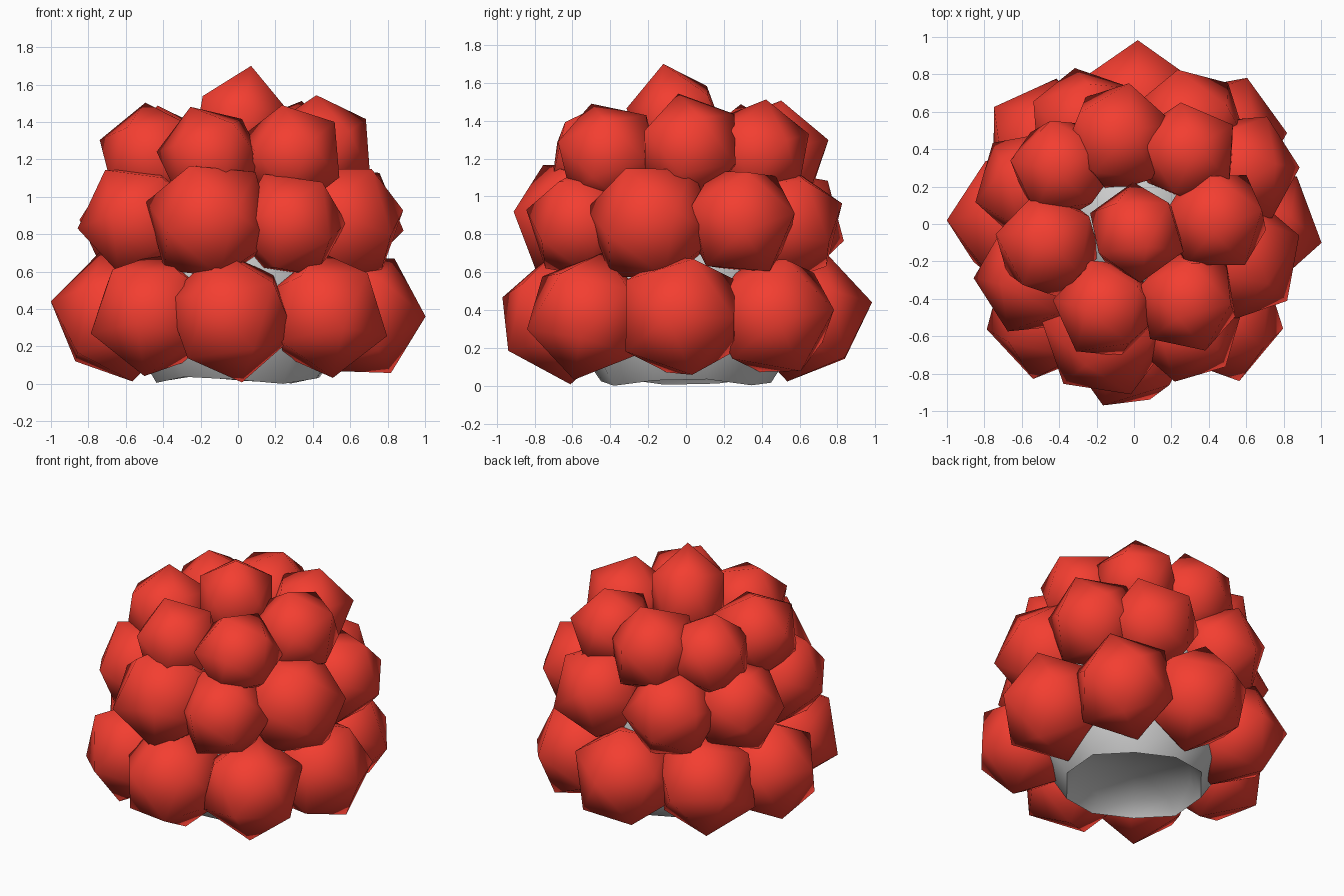
import bpy, bmesh, math, random
from mathutils import Vector, Quaternion

if "Cube" in bpy.data.objects:
    bpy.data.objects.remove(bpy.data.objects["Cube"])

random.seed(4)
red = bpy.data.materials.new("berry_red")
red.diffuse_color = (0.9, 0.048, 0.03, 1)
red.use_nodes = True
red.node_tree.nodes["Principled BSDF"].inputs["Base Color"].default_value = red.diffuse_color


def finish(bm, name, mat=None):
    bmesh.ops.recalc_face_normals(bm, faces=bm.faces)
    me = bpy.data.meshes.new(name)
    for f in bm.faces:
        f.smooth = True
    bm.to_mesh(me)
    bm.free()
    ob = bpy.data.objects.new(name, me)
    bpy.context.collection.objects.link(ob)
    if mat:
        me.materials.append(mat)
    return ob


def drupelet(name, c, r, tip=None, spin=0.0, stretch=1.0):
    """Low-poly bead: a corner points at the tip, otherwise a face looks outward."""
    bm = bmesh.new()
    bmesh.ops.create_icosphere(bm, subdivisions=1, radius=r)
    bm.faces.ensure_lookup_table()
    bm.verts.ensure_lookup_table()
    c = Vector(c)
    if tip:
        axis = bm.verts[0].co.normalized()
        out = (Vector(tip) - c).normalized()
    else:
        axis = bm.faces[0].calc_center_median().normalized()
        out = (c - Vector((0, 0, 0.65))).normalized()
    q = Quaternion(out, spin) @ axis.rotation_difference(out)
    for v in bm.verts:
        v.co = q @ v.co
        v.co += out * v.co.dot(out) * (stretch - 1)
    ob = finish(bm, name, red)
    ob.location = c


# bottom ring: centre x, y, z, radius, outward corner
bottom = [
    ((0.02, 0.63, 0.37), 0.36, (0.02, 0.98, 0.44)),
    ((-0.65, 0.02, 0.36), 0.36, (-1.0, 0.02, 0.44)),
    ((0.65, -0.03, 0.37), 0.36, (1.0, -0.10, 0.36)),
    ((-0.04, -0.65, 0.36), 0.36, (-0.17, -0.98, 0.47)),
    ((0.47, -0.51, 0.37), 0.35, (0.56, -0.83, 0.30)),
    ((-0.46, -0.49, 0.37), 0.35, (-0.54, -0.83, 0.33)),
    ((0.47, 0.46, 0.37), 0.35, (0.60, 0.77, 0.40)),
    ((-0.46, 0.43, 0.37), 0.35, (-0.74, 0.62, 0.40)),
]
for i, (c, r, t) in enumerate(bottom):
    drupelet(f"bottom_drupelet_{i}", c, r, t, random.uniform(0, 1.25))

# middle ring
middle = [
    ((-0.15, -0.58, 0.87), 0.36), ((0.28, -0.55, 0.85), 0.31),
    ((0.55, -0.18, 0.86), 0.36), ((0.57, 0.29, 0.87), 0.32),
    ((0.29, 0.52, 0.85), 0.33), ((-0.26, 0.53, 0.85), 0.32),
    ((-0.54, 0.20, 0.85), 0.32), ((-0.53, -0.28, 0.87), 0.33),
]
for i, (c, r) in enumerate(middle):
    drupelet(f"middle_drupelet_{i}", c, r, None, random.uniform(0, 2))

# upper ring
upper = [
    ((-0.15, -0.45, 1.21), 0.29, None), ((0.29, -0.41, 1.22), 0.29, None),
    ((0.44, 0.02, 1.25), 0.30, (0.42, -0.04, 1.54)),
    ((0.29, 0.38, 1.23), 0.29, (0.25, 0.65, 1.33)),
    ((-0.08, 0.46, 1.21), 0.31, None), ((-0.39, 0.30, 1.20), 0.29, None),
    ((-0.46, -0.11, 1.21), 0.30, None),
]
for i, (c, r, t) in enumerate(upper):
    drupelet(f"upper_drupelet_{i}", c, r, t, random.uniform(0, 2))

# crown bead with its drawn-out tip
drupelet("crown_drupelet", (0.015, -0.045, 1.37), 0.27, (0.07, -0.12, 1.70), 0.3, 1.27)

# grey core: dome with a hollowed underside
profile = [(0.0, 0.14), (0.38, 0.12), (0.45, 0.02), (0.57, 0.2), (0.6, 0.45),
           (0.55, 0.75), (0.42, 1.05), (0.22, 1.22), (0.0, 1.27)]
N = 10
bm = bmesh.new()
rings = []
for k, (r, z) in enumerate(profile):
    if r == 0:
        rings.append([bm.verts.new((0, 0, z))])
        continue
    ring = []
    for i in range(N):
        a = math.tau * (i + 0.4) / N
        wob = 0.02 * math.cos(3 * a) if k in (1, 2) else 0
        ring.append(bm.verts.new((r * math.cos(a), r * math.sin(a), z + wob)))
    rings.append(ring)
for a, b in zip(rings, rings[1:]):
    for i in range(N):
        j = (i + 1) % N
        quad = [a[i % len(a)], a[j % len(a)], b[j % len(b)], b[i % len(b)]]
        bm.faces.new(list(dict.fromkeys(quad)))
core = finish(bm, "core")
bpy.context.view_layer.objects.active = core
core.select_set(True)
bpy.ops.object.shade_smooth_by_angle(angle=math.radians(60))
